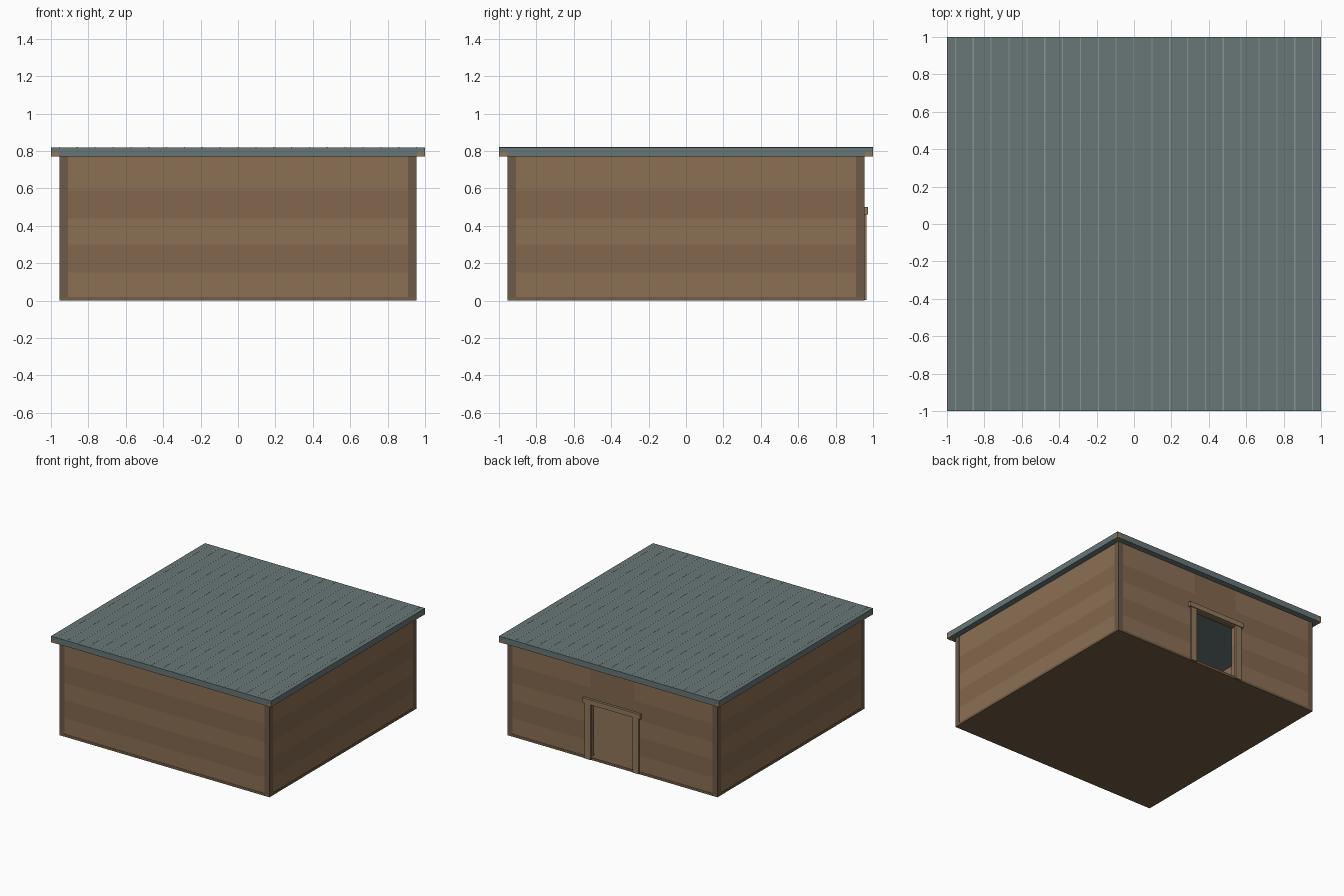
import bpy, bmesh
from mathutils import Vector

if "Cube" in bpy.data.objects:
    bpy.data.objects.remove(bpy.data.objects["Cube"])


def mat(name, r, g, b):
    m = bpy.data.materials.new(name)
    m.diffuse_color = (r, g, b, 1)
    m.use_nodes = True
    m.node_tree.nodes["Principled BSDF"].inputs["Base Color"].default_value = m.diffuse_color
    return m


WOOD_A = mat("wood_light", 0.26, 0.16, 0.09)
WOOD_B = mat("wood_dark", 0.225, 0.137, 0.077)
POST = mat("post_wood", 0.15, 0.10, 0.065)
TRIM = mat("trim_wood", 0.28, 0.19, 0.11)
FLOOR = mat("floor_wood", 0.17, 0.11, 0.06)
SLATE = mat("slate", 0.14, 0.18, 0.185)
SEAM = mat("seam", 0.25, 0.30, 0.30)


def finish(bm, name, *mats):
    me = bpy.data.meshes.new(name)
    bmesh.ops.recalc_face_normals(bm, faces=bm.faces)
    bm.to_mesh(me)
    bm.free()
    ob = bpy.data.objects.new(name, me)
    for m in mats:
        me.materials.append(m)
    bpy.context.collection.objects.link(ob)
    return ob


def add_box(bm, lo, hi):
    lo, hi = Vector(lo), Vector(hi)
    vs = bmesh.ops.create_cube(bm, size=1)["verts"]
    for v in vs:
        v.co = Vector(l + (c + 0.5) * (h - l) for l, h, c in zip(lo, hi, v.co))


def box(name, lo, hi, m):
    bm = bmesh.new()
    add_box(bm, lo, hi)
    return finish(bm, name, m)


OUT, WALL, TOP, BASE = 0.955, 0.952, 0.77, 0.02
THICK = 0.045
DOOR_W, DOOR_H = 0.20, 0.46

# Floor slab
box("floor", (-OUT, -OUT, 0), (OUT, OUT, BASE), FLOOR)

# Wall shell: one ring profile raised from floor to roof, doorway in the back
i = WALL - THICK
bm = bmesh.new()
plan = [(DOOR_W, WALL), (WALL, WALL), (WALL, -WALL), (-WALL, -WALL),
        (-WALL, WALL), (-DOOR_W, WALL), (-DOOR_W, i), (-i, i),
        (-i, -i), (i, -i), (i, i), (DOOR_W, i)]
lower = [bm.verts.new((x, y, BASE)) for x, y in plan]
upper = [bm.verts.new((x, y, TOP)) for x, y in plan]
n = len(plan)
for k in range(n):
    j = (k + 1) % n
    bm.faces.new((lower[k], lower[j], upper[j], upper[k]))
# split into horizontal boards, alternately tinted
for z in (0.15, 0.30, 0.44, 0.59):
    bmesh.ops.bisect_plane(bm, geom=bm.verts[:] + bm.edges[:] + bm.faces[:],
                           plane_co=(0, 0, z), plane_no=(0, 0, 1))
for f in bm.faces:
    f.material_index = int(f.calc_center_median().z / 0.148) % 2
finish(bm, "walls", WOOD_A, WOOD_B)

# Wall panel over the doorway
box("door_lintel", (-DOOR_W, i, DOOR_H), (DOOR_W, WALL, TOP), WOOD_B)

# Corner posts
bm = bmesh.new()
for sx in (-1, 1):
    for sy in (-1, 1):
        xs = sorted((sx * 0.91, sx * OUT))
        ys = sorted((sy * 0.91, sy * OUT))
        add_box(bm, (xs[0], ys[0], BASE), (xs[1], ys[1], TOP))
finish(bm, "corner_posts", POST)

# Door trim: two side boards and a wider head board
for side, s in (("left", 1), ("right", -1)):
    xs = sorted((s * (DOOR_W - 0.01), s * 0.245))
    box("door_trim_" + side, (xs[0], WALL - 0.002, 0.003), (xs[1], 0.966, 0.465), TRIM)
box("door_trim_head", (-0.262, WALL - 0.002, 0.46), (0.262, 0.972, 0.50), TRIM)

# Flat roof slab
box("roof", (-1, -1, TOP), (1, 1, 0.819), SLATE)

# Fine seams running front to back
bm = bmesh.new()
for k in range(-10, 11):
    x = k * 0.0955
    add_box(bm, (x - 0.003, -0.999, 0.818), (x + 0.003, 0.999, 0.82), )
finish(bm, "roof_seams", SEAM)

# Exposed timber ends at the roof corners
bm = bmesh.new()
for sx in (-1, 1):
    for sy in (-1, 1):
        xs = sorted((sx * 0.96, sx * 1.0008))
        ys = sorted((sy * 0.96, sy * 1.0008))
        add_box(bm, (xs[0], ys[0], TOP - 0.0008), (xs[1], ys[1], 0.796))
finish(bm, "roof_corner_ends", TRIM)
